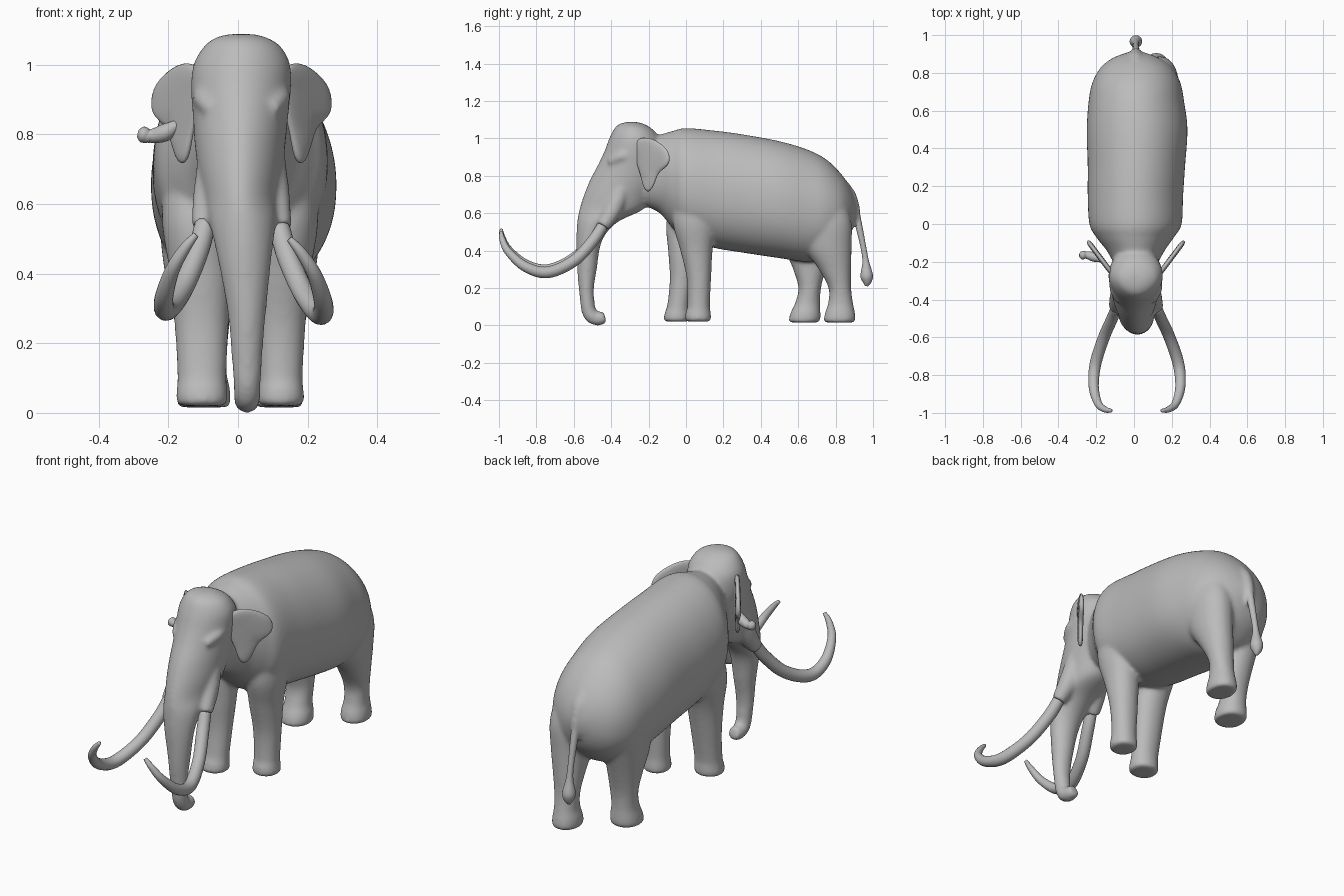
import bpy, bmesh, math
from mathutils import Vector

if "Cube" in bpy.data.objects:
    bpy.data.objects.remove(bpy.data.objects["Cube"], do_unlink=True)

hide_grey = bpy.data.materials.new("warm_grey_hide")
hide_grey.use_nodes = True
GREY = (0.5, 0.5, 0.5, 1)
hide_grey.diffuse_color = GREY
hide_grey.node_tree.nodes["Principled BSDF"].inputs["Base Color"].default_value = GREY
SIDES = 72


def refine(rows, steps=7):
    """Smoothly interpolate a list of equal-length tuples."""
    out = []
    last = len(rows) - 1
    for i in range(last):
        a, b, c, d = (rows[max(0, min(last, i + k))] for k in (-1, 0, 1, 2))
        for s in range(steps):
            t = s / steps
            out.append(tuple(
                q + 0.5 * t * (r - p + t * (2 * p - 5 * q + 4 * r - w + t * (3 * (q - r) + w - p)))
                for p, q, r, w in zip(a, b, c, d)))
    out.append(rows[-1])
    return out


def skin_rings(bm, rings):
    """Bridge rings of points and cap both ends."""
    loops = [[bm.verts.new(p) for p in ring] for ring in rings]
    faces = [bm.faces.new(loops[0][::-1]), bm.faces.new(loops[-1])]
    for low, high in zip(loops, loops[1:]):
        for i in range(len(low)):
            j = (i + 1) % len(low)
            faces.append(bm.faces.new((low[i], low[j], high[j], high[i])))
    bmesh.ops.recalc_face_normals(bm, faces=faces)


def loft(bm, rows, axis, waist=0.5, upper=1.0, lower=1.0):
    """Rows are (position on axis, x min, x max, other min, other max)."""
    rings = []
    for at, x0, x1, b0, b1 in refine(rows):
        middle = b0 + (b1 - b0) * waist
        ring = []
        for k in range(SIDES):
            angle = math.tau * k / SIDES
            c, s = math.cos(angle), math.sin(angle)
            power = upper if s > 0 else lower
            c = math.copysign(abs(c) ** power, c)
            s = math.copysign(abs(s) ** power, s)
            x = (x0 + x1) / 2 + c * (x1 - x0) / 2
            b = middle + s * ((b1 - middle) if s > 0 else (middle - b0))
            ring.append((x, b, at) if axis == "z" else (x, at, b))
        rings.append(ring)
    skin_rings(bm, rings)


def tube(bm, rows):
    """Rows are (x, y, z, radius) along a path."""
    pts = refine(rows)
    rings = []
    for i, p in enumerate(pts):
        ahead, behind = pts[min(i + 1, len(pts) - 1)], pts[max(i - 1, 0)]
        along = (Vector(ahead[:3]) - Vector(behind[:3])).normalized()
        u = along.cross(Vector((1, 0, 0))).normalized()
        v = along.cross(u)
        angles = [math.tau * k / 18 for k in range(18)]
        rings.append([Vector(p[:3]) + p[3] * (u * math.cos(a) + v * math.sin(a)) for a in angles])
    skin_rings(bm, rings)


def finish(bm, name):
    mesh = bpy.data.meshes.new(name)
    bm.to_mesh(mesh)
    bm.free()
    mesh.materials.append(hide_grey)
    obj = bpy.data.objects.new(name, mesh)
    bpy.context.collection.objects.link(obj)
    for poly in mesh.polygons:
        poly.use_smooth = True
    return obj


skin = bmesh.new()

# Torso, from neck to rump
loft(skin, [
    (-.22, -.1, .12, .64, 1), (-.14, -.145, .163, .6, 1.02), (-.07, -.2, .212, .52, 1.04),
    (0, -.236, .252, .46, 1.055), (.15, -.245, .26, .415, 1.042), (.3, -.245, .27, .39, 1.022),
    (.5, -.25, .283, .36, .985), (.65, -.24, .265, .34, .94), (.75, -.22, .245, .36, .888),
    (.83, -.175, .2, .42, .81), (.88, -.11, .13, .49, .735), (.91, -.03, .05, .58, .66)],
    "y", waist=.47, lower=.9)

# Head, running down into the trunk
loft(skin, [
    (.1, -.015, .068, -.562, -.492), (.2, -.022, .073, -.574, -.492), (.3, -.032, .082, -.582, -.477),
    (.45, -.06, .097, -.586, -.45), (.55, -.083, .11, -.582, -.37), (.62, -.1, .115, -.57, -.23),
    (.7, -.115, .127, -.545, -.17), (.78, -.125, .137, -.512, -.12), (.86, -.13, .145, -.47, -.11),
    (.93, -.135, .152, -.437, -.12), (1, -.128, .15, -.41, -.14), (1.05, -.1, .125, -.385, -.18),
    (1.075, -.07, .09, -.36, -.22), (1.088, -.03, .05, -.32, -.26)], "z", lower=1.1)

# Curled trunk tip
tube(skin, [(.026, -.528, .14, .04), (.026, -.523, .09, .039), (.026, -.508, .054, .039),
            (.026, -.485, .038, .037), (.026, -.458, .038, .037), (.026, -.432, .044, .03)])

# Legs: each left leg is reflected, and the right one is set in mid-stride
fore_leg = [
    (.02, .065, .18, .003, .127), (.035, .056, .19, -.005, .135), (.07, .058, .188, -.002, .132),
    (.11, .06, .186, .008, .128), (.25, .054, .194, .004, .134), (.4, .045, .208, -.03, .142),
    (.55, .05, .23, -.07, .16), (.7, .07, .22, -.06, .14), (.78, .09, .18, -.02, .1)]
hind_leg = [
    (.016, .055, .18, .745, .895), (.03, .048, .188, .737, .907), (.07, .05, .185, .744, .903),
    (.12, .06, .178, .76, .893), (.2, .056, .184, .762, .883), (.3, .048, .202, .71, .883),
    (.42, .04, .225, .63, .885), (.55, .035, .235, .6, .885), (.66, .04, .21, .63, .85),
    (.74, .06, .16, .67, .79)]
for leg, stride in ((fore_leg, -.115), (hind_leg, -.19)):
    loft(skin, leg, "z", upper=.95, lower=.95)
    stepped = []
    for z, x0, x1, y0, y1 in leg:
        shift = stride * (1 - min(1, z / .7) ** 1.5)
        stepped.append((z, .012 - x1, .027 - x0, y0 + shift, y1 + shift))
    loft(skin, stepped, "z", upper=.95, lower=.95)

# Brows and tusk sheaths
for side in (-1, 1):
    tube(skin, [(.01 + side * x, y, z, r) for x, y, z, r in
                [(.1, -.27, .91, .03), (.107, -.34, .905, .034), (.085, -.41, .87, .022)]])
    tube(skin, [(.01 + side * x, y, z, r) for x, y, z, r in
                [(.075, -.34, .74, .05), (.09, -.39, .62, .05), (.11, -.445, .53, .036)]])

# Tail root, flowing out of the rump
tube(skin, [(.01, .83, .74, .045), (.01, .872, .69, .04), (.01, .9, .63, .03),
            (.01, .913, .58, .023), (.01, .923, .53, .019)])

# Fuse all hide parts into one smooth skin
body = finish(skin, "body")
remesh = body.modifiers.new("fuse", "REMESH")
remesh.mode = "VOXEL"
remesh.voxel_size = .009
remesh.use_smooth_shade = True
relax = body.modifiers.new("relax", "SMOOTH")
relax.factor = .5
relax.iterations = 14

# Tusks, sweeping out, forward and up
for name, side, wide, drop in (("right_tusk", -1, .93, .012), ("left_tusk", 1, .98, 0)):
    bm = bmesh.new()
    path = [(.112, -.447, .53, .03), (.135, -.5, .45, .031), (.182, -.6, .345, .031),
            (.23, -.74, .284, .031), (.24, -.86, .315, .027), (.215, -.95, .395, .021),
            (.175, -.982, .46, .016), (.14, -.988, .5, .009)]
    tube(bm, [(.01 + side * x * wide, y, z + drop, r) for x, y, z, r in path])
    finish(bm, name)

# Ears: thin rounded flaps flaring backwards
outline = [(-.28, .98), (-.23, 1.02), (-.13, .985), (-.08, .92), (-.09, .85), (-.15, .82),
           (-.175, .72), (-.22, .7), (-.245, .81), (-.28, .9)]
for name, side in (("right_ear", -1), ("left_ear", 1)):
    bm = bmesh.new()
    flap = bm.faces.new([bm.verts.new((.01 + side * (.135 + (y + .25) * .75), y, z))
                         for y, z in outline])
    bmesh.ops.inset_region(bm, faces=[flap], thickness=.025)
    bmesh.ops.triangulate(bm, faces=[f for f in bm.faces if len(f.verts) > 4])
    ear = finish(bm, name)
    thick = ear.modifiers.new("thickness", "SOLIDIFY")
    thick.thickness = .028
    thick.offset = 0
    ear.modifiers.new("rounding", "SUBSURF").levels = 2
    ear.modifiers["rounding"].render_levels = 2

# Folded lobe on the right ear
bm = bmesh.new()
tube(bm, [(-.17, -.19, .83, .014), (-.21, -.175, .805, .025), (-.25, -.165, .795, .02),
          (-.275, -.165, .8, .023), (-.288, -.165, .803, .01)])
finish(bm, "right_ear_lobe")

# Tail with tuft
bm = bmesh.new()
tube(bm, [(.01, .913, .58, .02), (.01, .927, .52, .018), (.01, .95, .41, .015),
          (.01, .961, .34, .018), (.01, .966, .27, .033), (.01, .968, .235, .025),
          (.01, .965, .21, .008)])
finish(bm, "tail")
